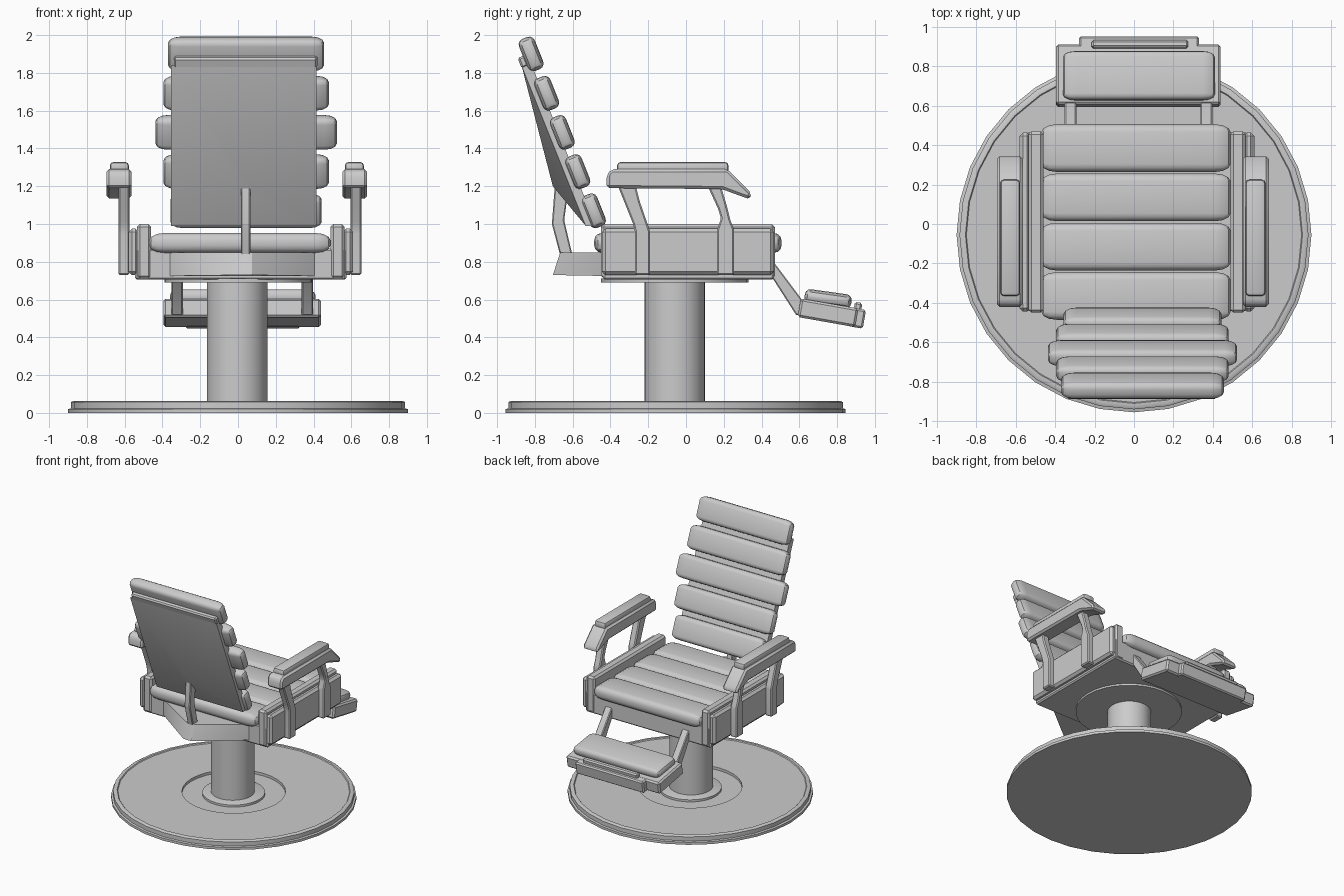
import bpy, bmesh
from math import radians, sin, cos, pi
from mathutils import Matrix

if "Cube" in bpy.data.objects:
    bpy.data.objects.remove(bpy.data.objects["Cube"])


def finish(name, bm, bevel=0, segs=1, matrix=None):
    bmesh.ops.recalc_face_normals(bm, faces=bm.faces)
    if bevel:
        bmesh.ops.bevel(bm, geom=bm.edges[:], offset=bevel, segments=segs,
                        profile=0.5, affect='EDGES', clamp_overlap=True)
    if matrix:
        bmesh.ops.transform(bm, matrix=matrix, verts=bm.verts)
    me = bpy.data.meshes.new(name)
    bm.to_mesh(me)
    bm.free()
    ob = bpy.data.objects.new(name, me)
    bpy.context.collection.objects.link(ob)
    return ob


def box(name, center, size, bevel=0, tilt=0, segs=1, stretch=1):
    """Bevelled box; stretch elongates the rounding along x."""
    bm = bmesh.new()
    bmesh.ops.create_cube(bm, size=1)
    bmesh.ops.scale(bm, vec=(size[0] / stretch, size[1], size[2]), verts=bm.verts)
    m = (Matrix.Translation(center) @ Matrix.Rotation(radians(tilt), 4, 'X')
         @ Matrix.Diagonal((stretch, 1, 1, 1)))
    return finish(name, bm, bevel, segs, m)


def extents(name, x, y, z, bevel=0):
    lo, hi = zip(x, y, z)
    return box(name, [(a + b) / 2 for a, b in zip(lo, hi)],
               [abs(b - a) for a, b in zip(lo, hi)], bevel)


def prism(name, yz, x0, x1, bevel=0):
    """Side profile extruded along x."""
    bm = bmesh.new()
    f = bm.faces.new([bm.verts.new((x0, y, z)) for y, z in yz])
    r = bmesh.ops.extrude_face_region(bm, geom=[f])
    vs = [v for v in r['geom'] if isinstance(v, bmesh.types.BMVert)]
    bmesh.ops.translate(bm, vec=(x1 - x0, 0, 0), verts=vs)
    return finish(name, bm, bevel)


def hull(name, pts):
    bm = bmesh.new()
    for p in pts:
        bm.verts.new(p)
    bmesh.ops.convex_hull(bm, input=bm.verts[:])
    return finish(name, bm)


def lathe(name, rz, center, n=32):
    bm = bmesh.new()
    vs = [bm.verts.new((r, 0, z)) for r, z in rz]
    es = [bm.edges.new(p) for p in zip(vs, vs[1:])]
    bmesh.ops.spin(bm, geom=vs + es, cent=(0, 0, 0), axis=(0, 0, 1),
                   angle=2 * pi, steps=n)
    bmesh.ops.remove_doubles(bm, verts=bm.verts, dist=0.0005)
    return finish(name, bm, matrix=Matrix.Translation(center))


# Round base, column and turntable
lathe("base", [(0, 0), (.9, 0), (.9, .02), (.885, .024), (.885, .057), (.875, .063),
               (.855, .063), (.85, .056), (.38, .056), (.38, .035), (.23, .035),
               (.23, .052), (.215, .058), (0, .058)], (0, -.055, 0))
lathe("column", [(0, .03), (.16, .03), (.16, .7), (0, .7)], (-.005, -.06, 0))
lathe("turntable", [(0, .69), (.39, .69), (.39, .712), (0, .712)], (0, -.06, 0))

# Seat frame and four seat cushions
extents("seat_frame", (-.545, .575), (-.44, .465), (.705, .87), .01)
for i in range(4):
    box(f"seat_cushion_{i}", (.01, -.365 + .25 * i, .9), (.96, .242, .105),
        .04, segs=3, stretch=2)

# Side panels, arm supports and arms on both sides
REAR = [(-.36, 1.2), (-.265, 1.2), (-.245, 1.12), (-.2, .99), (-.19, .96), (-.19, .73),
        (-.27, .73), (-.27, .96), (-.28, 1.0), (-.32, 1.1)]
FRONT = [(.115, 1.2), (.185, 1.2), (.215, 1.1), (.235, 1.02), (.255, .97), (.255, .73),
         (.165, .73), (.165, .97), (.185, 1.03), (.17, 1.08)]
ARM = [(-.42, 1.19), (-.42, 1.26), (-.395, 1.29), (.22, 1.29), (.345, 1.165),
       (.34, 1.13), (.27, 1.155), (.19, 1.185)]
for side, s in (("left", -1), ("right", 1)):
    c = .015
    extents(side + "_panel_rail", (c + s * .475, c + s * .55), (-.45, .47), (.71, 1.0), .015)
    extents(side + "_panel", (c + s * .54, c + s * .595), (-.445, .465), (.73, .975), .018)
    prism(side + "_rear_support", REAR, .01 + s * .585, .01 + s * .643, .008)
    prism(side + "_front_support", FRONT, .01 + s * .585, .01 + s * .643, .008)
    prism(side + "_arm", ARM, -.006 + s * .558, -.006 + s * .69, .014)
    box(side + "_arm_pad", (-.006 + s * .622, -.07, 1.298), (.1, .59, .06), .018, segs=2)

# Back cushions, stacked along the tilted backrest
for i, w in enumerate((.80, .875, .96, .875, .825)):
    box(f"back_cushion_{i}", (.043, -.49 - .0825 * i, 1.07 + .2075 * i),
        (w, .09, .183), .032, tilt=21.8, segs=3, stretch=2)


# Back shell with a pyramid bulge where the upright meets it
def back_y(z):
    return -.86 + (1.9 - z) * .4


shell = []
for x in (-.355, .415):
    for z in (.99, 1.84):
        shell += [(x, back_y(z) + .02, z), (x, back_y(z) - .035, z)]
shell += [(x, -.705, 1.2) for x in (0, .075)]
hull("back_shell", shell)
box("back_top_lip", (.04, -.862, 1.858), (.76, .04, .06), .01, tilt=21.8)

# Rear bracket: wedge hub and bent upright
wedge = [(x, -.44, z) for x in (-.36, .405) for z in (.725, .85)]
wedge += [(x, y, z) for x in (.005, .075) for y, z in ((-.705, .73), (-.665, .85))]
hull("back_bracket", wedge)
prism("back_upright", [(-.665, .83), (-.60, .83), (-.645, 1.02), (-.62, 1.2),
                       (-.695, 1.2), (-.71, 1.0)], .015, .065, .006)

# Footrest: struts, tray, front bar, lip and pad
for side, x in (("left", -.322), ("right", .367)):
    prism(side + "_footrest_strut", [(.44, .82), (.475, .785), (.61, .605), (.64, .54),
                                     (.585, .515), (.46, .71), (.44, .72)],
          x - .03, x + .03, .006)
box("footrest_tray", (.022, .752, .53), (.835, .31, .1), .012, tilt=-10)
box("footrest_front_bar", (.025, .905, .502), (.61, .08, .1), .01, tilt=-10)
box("footrest_lip", (.03, .91, .56), (.49, .04, .05), .01, tilt=-10)
box("footrest_pad", (.025, .752, .604), (.77, .25, .075), .03, tilt=-8, segs=3, stretch=2)

# Smooth the rounded parts, keep hard edges
for ob in bpy.context.collection.objects:
    ob.select_set(True)
    bpy.context.view_layer.objects.active = ob
bpy.ops.object.shade_smooth_by_angle(angle=radians(32))
